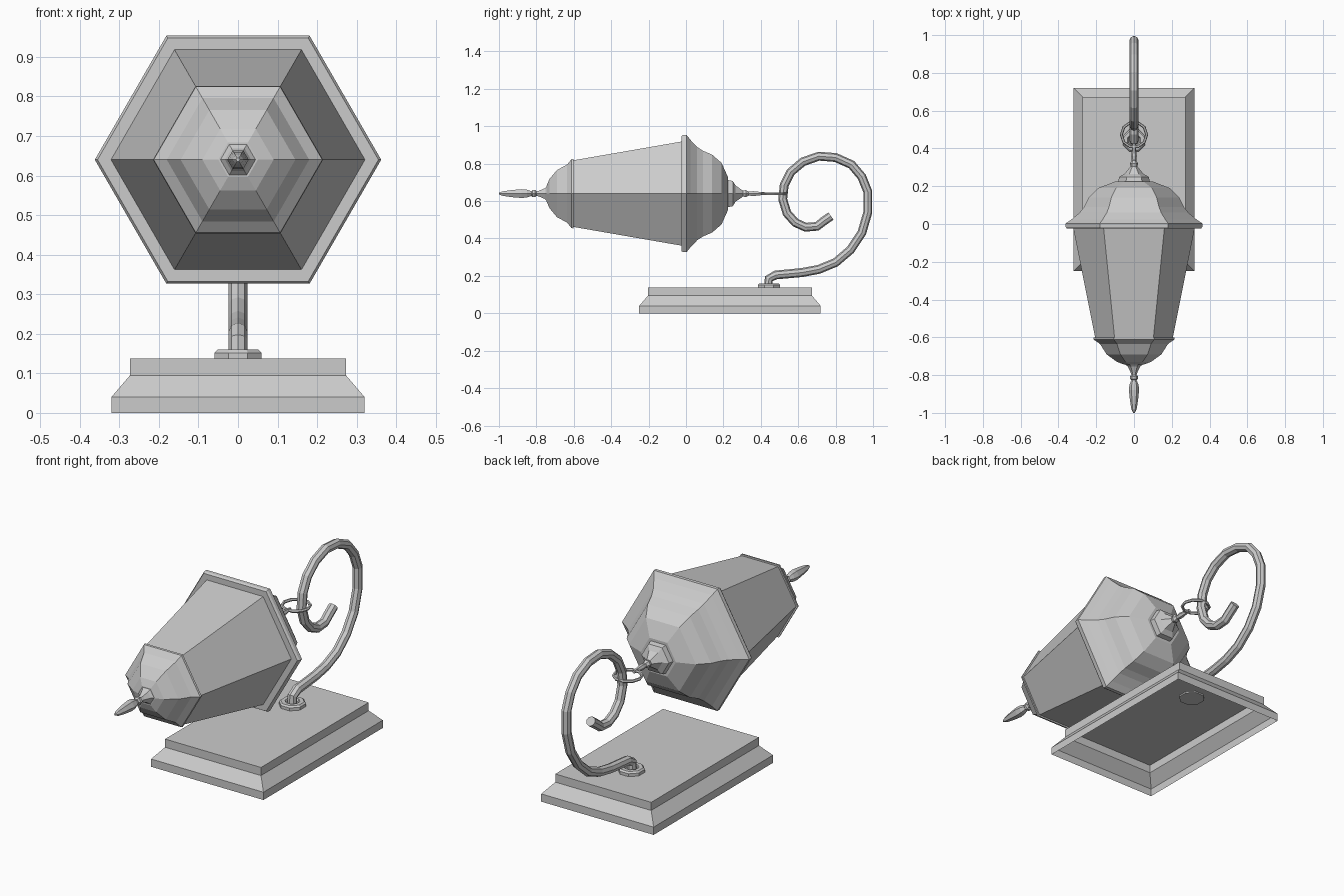
import bpy, bmesh, math

if "Cube" in bpy.data.objects:
    bpy.data.objects.remove(bpy.data.objects["Cube"])

AXIS_Z = 0.64  # height of the lantern's long axis


def finish(bm, name):
    bmesh.ops.recalc_face_normals(bm, faces=bm.faces)
    me = bpy.data.meshes.new(name)
    bm.to_mesh(me)
    bm.free()
    ob = bpy.data.objects.new(name, me)
    bpy.context.collection.objects.link(ob)
    return ob


def loft(name, rings, cap_start=True, cap_end=True):
    """Skin a list of equal-length point rings."""
    bm = bmesh.new()
    loops = [[bm.verts.new(p) for p in r] for r in rings]
    n = len(loops[0])
    for a, b in zip(loops, loops[1:]):
        for i in range(n):
            j = (i + 1) % n
            bm.faces.new((a[i], a[j], b[j], b[i]))
    if cap_start:
        bm.faces.new(loops[0])
    if cap_end:
        bm.faces.new(loops[-1])
    return finish(bm, name)


def circle(n, r, offset=0.0):
    return [(r * math.cos(offset + math.tau * i / n), r * math.sin(offset + math.tau * i / n))
            for i in range(n)]


def hex_lathe(name, profile):
    """Six-sided turning along y; profile holds (y, corner radius)."""
    return loft(name, [[(u, y, AXIS_Z + v) for u, v in circle(6, r)] for y, r in profile])


def tube(name, pts, r, sides, closed=False):
    bpy_curve = bpy.data.curves.new(name, 'CURVE')
    bpy_curve.dimensions = '3D'
    bpy_curve.bevel_depth = r
    bpy_curve.bevel_resolution = (sides - 4) // 2
    bpy_curve.use_fill_caps = not closed
    sp = bpy_curve.splines.new('POLY')
    sp.points.add(len(pts) - 1)
    for p, co in zip(sp.points, pts):
        p.co = (*co, 1)
    sp.use_cyclic_u = closed
    sp.use_smooth = False
    ob = bpy.data.objects.new(name, bpy_curve)
    bpy.context.collection.objects.link(ob)
    return ob


# Stepped back plate, open underneath
def plate_ring(inset, z):
    x, y0, y1 = 0.32 - inset, -0.25 + inset, 0.72 - inset
    return [(-x, y0, z), (x, y0, z), (x, y1, z), (-x, y1, z)]


loft("base_plate", [plate_ring(0, 0), plate_ring(0, 0.04),
                    plate_ring(0.047, 0.095), plate_ring(0.047, 0.137)], cap_start=False)

# Collar where the arm meets the plate
loft("arm_collar", [[(u, 0.443 + v, z) for u, v in circle(8, r, math.pi / 8)]
                    for r, z in ((0.064, 0.13), (0.064, 0.152), (0.056, 0.16),
                                 (0.036, 0.16), (0.03, 0.148))])

# Scroll arm
arm = [(0.44, 0.135), (0.443, 0.185), (0.48, 0.205), (0.62, 0.218), (0.71, 0.235),
       (0.80, 0.272), (0.88, 0.34), (0.94, 0.43), (0.972, 0.54), (0.972, 0.65),
       (0.94, 0.73), (0.885, 0.795), (0.80, 0.833), (0.71, 0.84), (0.625, 0.81),
       (0.56, 0.755), (0.525, 0.685), (0.517, 0.61), (0.54, 0.535), (0.585, 0.485),
       (0.64, 0.46), (0.70, 0.465), (0.735, 0.492), (0.775, 0.52)]
tube("scroll_arm", [(0, y, z) for y, z in arm], 0.024, 8)

# Hanging ring around the arm
tube("hanging_ring", [(u, 0.473 + v, AXIS_Z) for u, v in circle(10, 0.067)], 0.008, 6, True)

# Lantern: tapered glass body
hex_lathe("lantern_body", [(-0.605, 0.205), (-0.02, 0.322)])

# Lantern roof with rim
hex_lathe("lantern_roof", [(-0.025, 0.322), (-0.025, 0.355), (-0.015, 0.362), (0.003, 0.362),
                           (0.025, 0.33), (0.06, 0.288), (0.09, 0.265), (0.14, 0.24),
                           (0.19, 0.19), (0.225, 0.10)])

# Roof finial and shaft
hex_lathe("roof_finial", [(0.22, 0.085), (0.25, 0.078), (0.265, 0.05), (0.29, 0.03),
                          (0.305, 0.018), (0.32, 0.022), (0.335, 0.012), (0.36, 0.015),
                          (0.40, 0.010), (0.425, 0.008)])

# Bottom bowl
hex_lathe("lantern_bowl", [(-0.602, 0.215), (-0.612, 0.213), (-0.635, 0.18), (-0.69, 0.145),
                           (-0.73, 0.09), (-0.745, 0.05)])

# Bottom finial
hex_lathe("bottom_finial", [(-0.74, 0.05), (-0.755, 0.033), (-0.785, 0.018), (-0.80, 0.014),
                            (-0.807, 0.022), (-0.82, 0.022), (-0.827, 0.014), (-0.85, 0.024),
                            (-0.88, 0.027), (-0.93, 0.022), (-0.98, 0.014), (-1.0, 0.005)])
